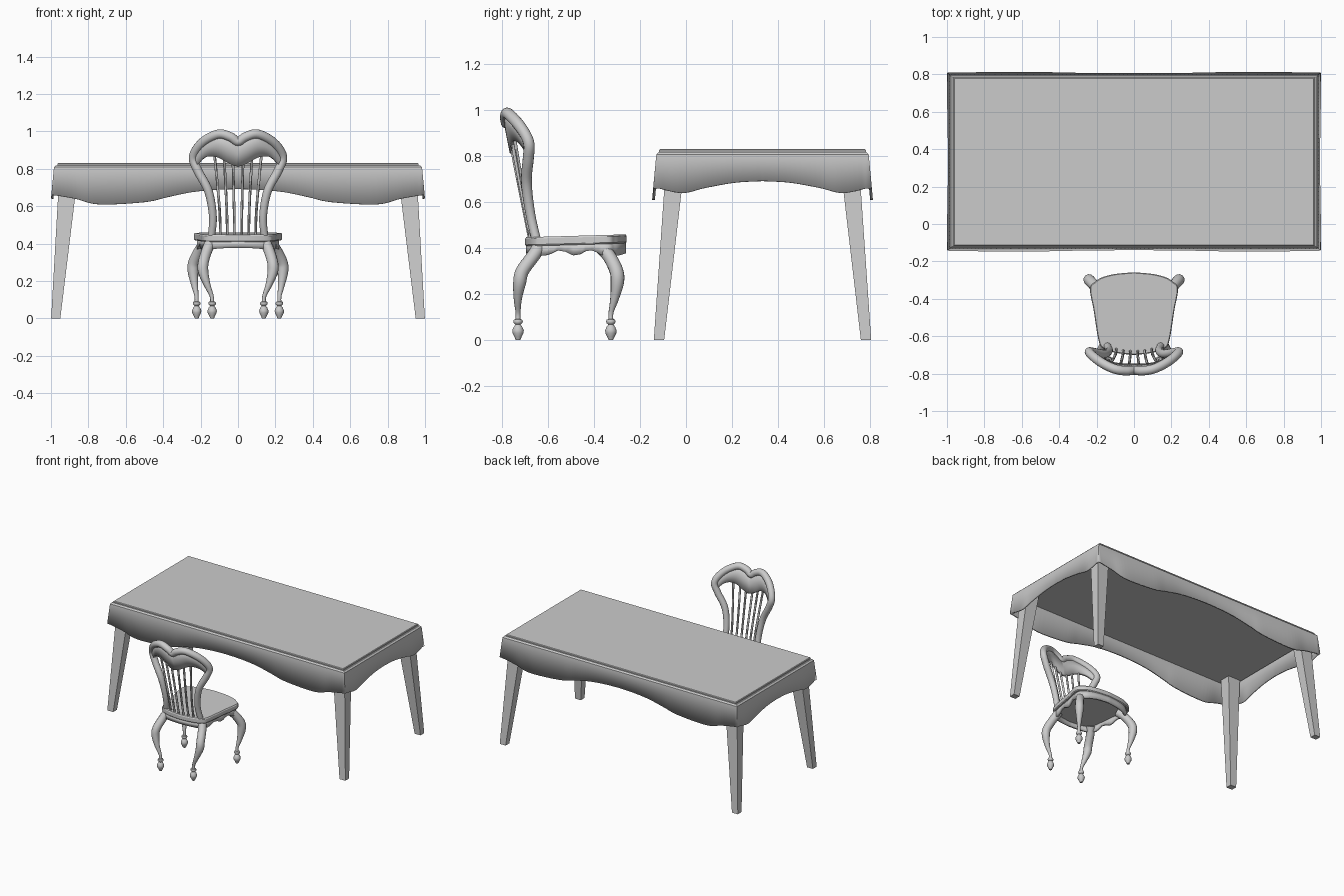
import bpy, bmesh, math
from mathutils import Vector

if "Cube" in bpy.data.objects:
    bpy.data.objects.remove(bpy.data.objects["Cube"])


def spline(pts, n=6):
    """Catmull-Rom sampling through points of any dimension."""
    out = []
    p = [pts[0]] + list(pts) + [pts[-1]]
    for i in range(1, len(p) - 2):
        for k in range(n):
            t = k / n
            out.append(tuple(0.5 * (2 * b + (c - a) * t + (2 * a - 5 * b + 4 * c - d) * t * t
                                    + (3 * b - a - 3 * c + d) * t ** 3)
                             for a, b, c, d in zip(p[i - 1], p[i], p[i + 1], p[i + 2])))
    return out + [tuple(pts[-1])]


def finish(name, me, smooth=30):
    ob = bpy.data.objects.new(name, me)
    bpy.context.collection.objects.link(ob)
    if smooth:
        for f in me.polygons:
            f.use_smooth = True
        me.set_sharp_from_angle(angle=math.radians(smooth))
    return ob


def loft(name, rings, cap_first=True, cap_last=True, closed=True, smooth=30):
    bm = bmesh.new()
    rows = [[bm.verts.new(v) for v in r] for r in rings]
    n = len(rows[0])
    for a, b in zip(rows, rows[1:]):
        for i in range(n if closed else n - 1):
            j = (i + 1) % n
            bm.faces.new((a[i], a[j], b[j], b[i]))
    if cap_first:
        bm.faces.new(rows[0][::-1])
    if cap_last:
        bm.faces.new(rows[-1])
    bmesh.ops.recalc_face_normals(bm, faces=bm.faces)
    me = bpy.data.meshes.new(name)
    bm.to_mesh(me)
    bm.free()
    return finish(name, me, smooth)


def thicken(ob, t, offset):
    m = ob.modifiers.new("thickness", 'SOLIDIFY')
    m.thickness, m.offset, m.use_even_offset = t, offset, True


def tube(name, pts, sides=12):
    """Round tube along (x, y, z, radius) points."""
    bm = bmesh.new()
    rows = []
    side = None
    for i, p in enumerate(pts):
        c = Vector(p[:3])
        d = (Vector(pts[min(i + 1, len(pts) - 1)][:3]) - Vector(pts[max(i - 1, 0)][:3])).normalized()
        if side is None:
            side = d.cross(Vector((0.31, 0.95, 0.05)))
        side = (side - d * side.dot(d)).normalized()
        up = d.cross(side)
        rows.append([bm.verts.new(c + p[3] * (math.cos(a) * side + math.sin(a) * up))
                     for a in (2 * math.pi * k / sides for k in range(sides))])
    for a, b in zip(rows, rows[1:]):
        for i in range(sides):
            j = (i + 1) % sides
            bm.faces.new((a[i], a[j], b[j], b[i]))
    bm.faces.new(rows[0][::-1])
    bm.faces.new(rows[-1])
    bmesh.ops.recalc_face_normals(bm, faces=bm.faces)
    me = bpy.data.meshes.new(name)
    bm.to_mesh(me)
    bm.free()
    return finish(name, me, 45)


def rect(x0, x1, y0, y1, z):
    return [(x0, y0, z), (x1, y0, z), (x1, y1, z), (x0, y1, z)]


# ---------- table ----------
CY, HX, HY = 0.333, 0.984, 0.462
# flared apron with a wavy lower edge; each entry: x, y, bottom z, outward x, outward y
front = spline([(0, .692), (.12, .688), (.25, .675), (.38, .648), (.5, .622), (.74, .61), (.87, .64), (HX, .66)])
side = spline([(0, .692), (.12, .685), (.25, .662), (.35, .64), (HY, .663)])
quarter = [(x, -HY, z, 0, -1) for x, z in front[:-1]] + [(HX, -HY, .66, 1, -1)]
quarter += [(HX, -y, z, 1, 0) for y, z in side[-2::-1]]
half = quarter + [(x, -y, z, u, -v) for x, y, z, u, v in quarter[-2::-1]]
full = half + [(-x, y, z, -u, v) for x, y, z, u, v in half[-2:0:-1]]


def apron_ring(z_of, f_of):
    return [(x + u * f_of(z), CY + y + v * f_of(z), z_of(z)) for x, y, z, u, v in full]


apron = loft("table_apron", [apron_ring(lambda z: .818, lambda z: -.01),
                             apron_ring(lambda z: .808, lambda z: 0),
                             apron_ring(lambda z: z, lambda z: (.815 - z) * .09)], True, False)
thicken(apron, .012, -1)

# raised top panel
loft("table_top", [rect(-s, s, CY - t, CY + t, z) for s, t, z in
                   ((.965, .45, .792), (.965, .45, .826), (.961, .446, .83))], smooth=0)

# tapered splayed legs
for sx in (-1, 1):
    for sy in (-1, 1):
        def corner(x0, x1, y0, y1, z):
            return rect(sx * x0, sx * x1, CY + sy * y0, CY + sy * y1, z)
        loft("table_leg", [corner(.95, .999, .428, .473, 0), corner(.853, .954, .335, .418, .795)], smooth=0)

# ---------- chair ----------
# seat outline: widest near the table, narrowing toward the back
half = spline([(0, -.258), (.1, -.267), (.17, -.285), (.21, -.31), (.236, -.345), (.216, -.46),
               (.19, -.62), (.165, -.665), (.09, -.69), (0, -.70)], 5)
outline = half + [(-x, y) for x, y in half[-2:0:-1]]


def seat_ring(s, dz):
    return [(x * s, -.48 + (y + .48) * s, .45 + .028 * (y + .48) + dz) for x, y in outline]


loft("seat", [seat_ring(.98, -.036), seat_ring(1, -.03), seat_ring(1, -.004), seat_ring(.98, .003)])


# scalloped rail under the seat
def rail_bottom(x, y):
    if -.62 < y < -.345:
        return .379 - .012 * math.cos(4 * math.pi * (y + .62) / .275)
    return .367 + .01 * (1 - min(1, abs(x) / .19) ** 2)


top = [(x * .94, y, z) for x, y, z in seat_ring(.95, -.03)]
rail = loft("seat_rail", [top, [(x, y, rail_bottom(o[0], o[1])) for (x, y, z), o in zip(top, outline)]],
            False, False)
thicken(rail, .016, 0)

# curved legs with ringed feet
legs = {
    "front_leg": [(.17, -.375, .41, .03), (.205, -.335, .365, .029), (.236, -.303, .30, .03),
                  (.24, -.299, .25, .029), (.232, -.311, .18, .019), (.222, -.326, .12, .011),
                  (.221, -.327, .085, .011)],
    "rear_leg": [(.145, -.635, .41, .03), (.165, -.665, .365, .029), (.185, -.712, .30, .029),
                 (.186, -.724, .25, .028), (.165, -.732, .18, .018), (.141, -.731, .12, .011),
                 (.138, -.731, .085, .011)],
}
foot = [(.092, .008), (.088, .018), (.08, .021), (.072, .018), (.067, .011), (.056, .019),
        (.042, .025), (.03, .024), (.014, .016), (0, .01)]
for name, path in legs.items():
    for s in (-1, 1):
        tube(name, spline([(s * x, y, z, r) for x, y, z, r in path], 5))
        tube(name.replace("leg", "foot"), [(s * path[-1][0], path[-1][1], z, r) for z, r in foot], 16)


def back_y(x, z):
    """Reclined, bowed surface that the whole chair back follows."""
    return -.683 - .2 * (z - .45) + 1.4 * x * x


# bent hoop frame
hoop = [(.145, .42, .02), (.134, .54, .021), (.158, .68, .023), (.215, .79, .024), (.239, .865, .024),
        (.19, .94, .025), (.105, .985, .025), (.04, .97, .025), (0, .945, .024)]
hoop = hoop + [(-x, z, r) for x, z, r in hoop[-2::-1]]
tube("back_hoop", [(x, back_y(x, z), z, r) for x, z, r in spline(hoop, 6)], 14)

# shaped crest panel inside the hoop
crest = spline([(0, .945, .813), (.04, .97, .826), (.1, .985, .86), (.15, .965, .868),
                (.19, .935, .85), (.228, .885, .805)], 4)
crest = [(-x, a, b) for x, a, b in crest[:0:-1]] + crest
panel = loft("back_crest", [[(x, back_y(x, z), z) for x, z in
                             ((x, a + (b - a) * t) for x, a, b in crest)] for t in (0, .5, 1)],
             False, False, closed=False)
thicken(panel, .022, 0)

# spindles fanning outward
for s in (-1, 1):
    for low, high in ((.02, .028), (.058, .075), (.095, .125)):
        pts = [(low, .43), (low * 1.02, .55), (low + (high - low) * .45, .7), (high, .87)]
        tube("back_spindle", [(s * x, back_y(x, z), z, .0075) for x, z in spline(pts, 5)], 8)
